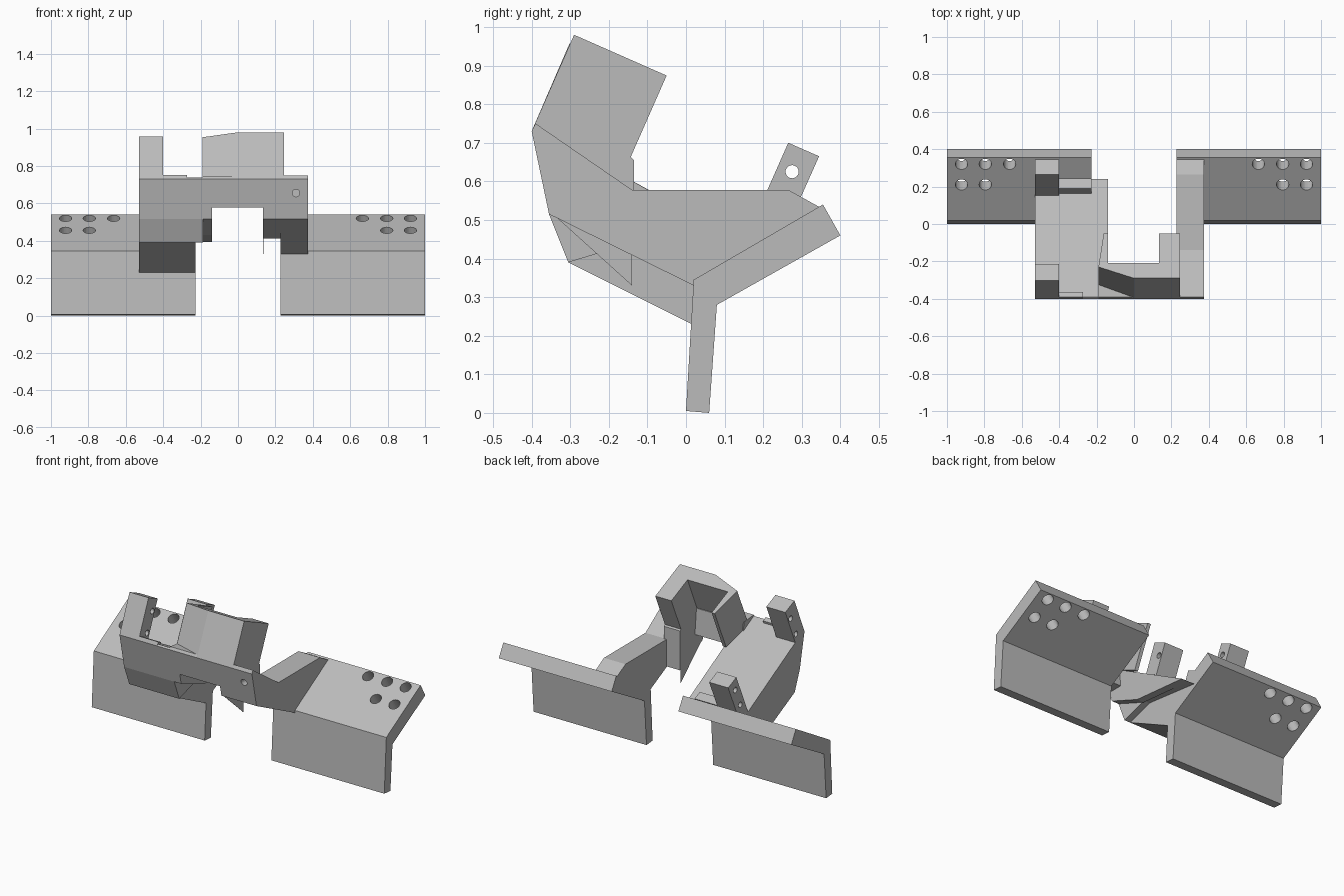
import bpy, bmesh, math
from mathutils import Vector, Matrix

cube = bpy.data.objects.get("Cube")
if cube:
    bpy.data.objects.remove(cube, do_unlink=True)

grey = bpy.data.materials.new("plain grey")
grey.use_nodes = True
grey.diffuse_color = (0.5, 0.5, 0.5, 1)
grey.node_tree.nodes["Principled BSDF"].inputs["Base Color"].default_value = (0.5, 0.5, 0.5, 1)


def prism(name, base, shift):
    """Solid made by sweeping a closed outline along a vector."""
    bm = bmesh.new()
    face = bm.faces.new([bm.verts.new(p) for p in base])
    grown = bmesh.ops.extrude_face_region(bm, geom=[face])["geom"]
    bmesh.ops.translate(bm, vec=shift, verts=[g for g in grown if isinstance(g, bmesh.types.BMVert)])
    bmesh.ops.recalc_face_normals(bm, faces=bm.faces)
    mesh = bpy.data.meshes.new(name)
    bm.to_mesh(mesh)
    bm.free()
    mesh.materials.append(grey)
    obj = bpy.data.objects.new(name, mesh)
    bpy.context.collection.objects.link(obj)
    return obj


def side_part(name, x0, x1, outline):
    """Part with a side outline of (y, z) points, from x0 to x1."""
    return prism(name, [(x0, y, z) for y, z in outline], Vector((x1 - x0, 0, 0)))


def drill(obj, points, axis, radius, depth):
    """Cut round holes through obj at the points, along the axis."""
    bm = bmesh.new()
    turn = Vector(axis).to_track_quat("Z", "Y").to_matrix().to_4x4()
    for p in points:
        bmesh.ops.create_cone(bm, cap_ends=True, segments=24, radius1=radius, radius2=radius,
                              depth=depth, matrix=Matrix.Translation(p) @ turn)
    mesh = bpy.data.meshes.new(obj.name + "_cutter")
    bm.to_mesh(mesh)
    bm.free()
    mesh.materials.append(grey)
    cutter = bpy.data.objects.new(obj.name + "_cutter", mesh)
    bpy.context.collection.objects.link(cutter)
    mod = obj.modifiers.new("holes", "BOOLEAN")
    mod.object, mod.operation, mod.solver = cutter, "DIFFERENCE", "EXACT"
    bpy.context.view_layer.update()
    done = bpy.data.meshes.new_from_object(obj.evaluated_get(bpy.context.evaluated_depsgraph_get()))
    obj.modifiers.clear()
    obj.data = done
    bpy.data.objects.remove(cutter, do_unlink=True)


# Bent mounting brackets with five holes each
bracket = [(0, .005), (.06, 0), (.08, .28), (.4, .46), (.355, .54), (.02, .345)]
for name, s in (("left", 1), ("right", -1)):
    plate = side_part(name + "_bracket", s * .228, s, bracket)
    spots = [(s * x, .32, .52) for x in (.665, .795, .922)]
    spots += [(s * x, .21, .456) for x in (.795, .922)]
    drill(plate, spots, (0, -.5, .866), .033, .3)

# Left arm, with a small screw hole in its front
arm = side_part("left_arm", .228, .375, [(-.4, .73), (-.39, .75), (-.14, .578), (.265, .578),
                (.345, .534), (.02, .345), (.02, .33), (-.355, .515)])
drill(arm, [(.31, -.38, .655)], (0, 1, 0), .02, .16)

# Inner web and thin fin beside the left arm
side_part("left_web", .135, .245, [(-.4, .73), (-.355, .515), (-.135, .412), (-.135, .655), (-.2, .72)])
side_part("left_fin", .135, .137, [(-.345, .515), (-.14, .33), (-.14, .5)])

# Right arm: a sloping slab with a stepped inner edge
side_part("right_arm", -.53, -.228, [(-.4, .73), (-.39, .738), (.175, .43), (.02, .345),
          (.015, .23), (-.305, .39), (-.355, .515)])
side_part("right_arm_step", -.228, -.188, [(-.4, .73), (-.39, .738), (.24, .393), (-.14, .44),
          (-.305, .39), (-.355, .515)])
side_part("right_arm_edge", -.188, -.14, [(-.4, .73), (-.39, .738), (.24, .393), (-.14, .43),
          (-.355, .515)])

# Bridge joining the two arms
side_part("bridge", -.19, .228, [(-.4, .73), (-.39, .745), (-.295, .735), (-.28, .578), (-.368, .578)])

# Leaning hood: a U-shaped section swept along its tilt
up = Vector((0, .403, .915))
back = Vector((0, .915, -.403))
corner = Vector((0, -.4, .73))
section = [(.245, 0), (0, 0), (-.19, .066), (-.162, .262), (-.14, .262),
           (-.14, .09), (.135, .09), (.135, .262), (.245, .262)]
prism("hood", [corner + back * d + Vector((x, 0, 0)) for x, d in section], up * .273)

# Drilled posts on the right arm
front_post = side_part("front_post", -.53, -.4, [(-.4, .73), (-.302, .957), (-.213, .918), (-.325, .66)])
drill(front_post, [(-.46, -.265, .86), (-.46, -.317, .745)], (1, 0, 0), .017, .3)
rear_post = side_part("rear_post", -.53, -.4, [(.265, .7), (.345, .665), (.26, .475), (.17, .425), (.15, .44)])
drill(rear_post, [(-.46, .275, .625), (-.46, .226, .515)], (1, 0, 0), .017, .3)

# Small stop blocks beside the posts
side_part("front_stop", -.4, -.272, [(-.4, .73), (-.39, .752), (-.363, .74), (-.375, .7)])
side_part("rear_stop", -.4, -.228, [(.155, .42), (.19, .5), (.242, .478), (.225, .45)])
